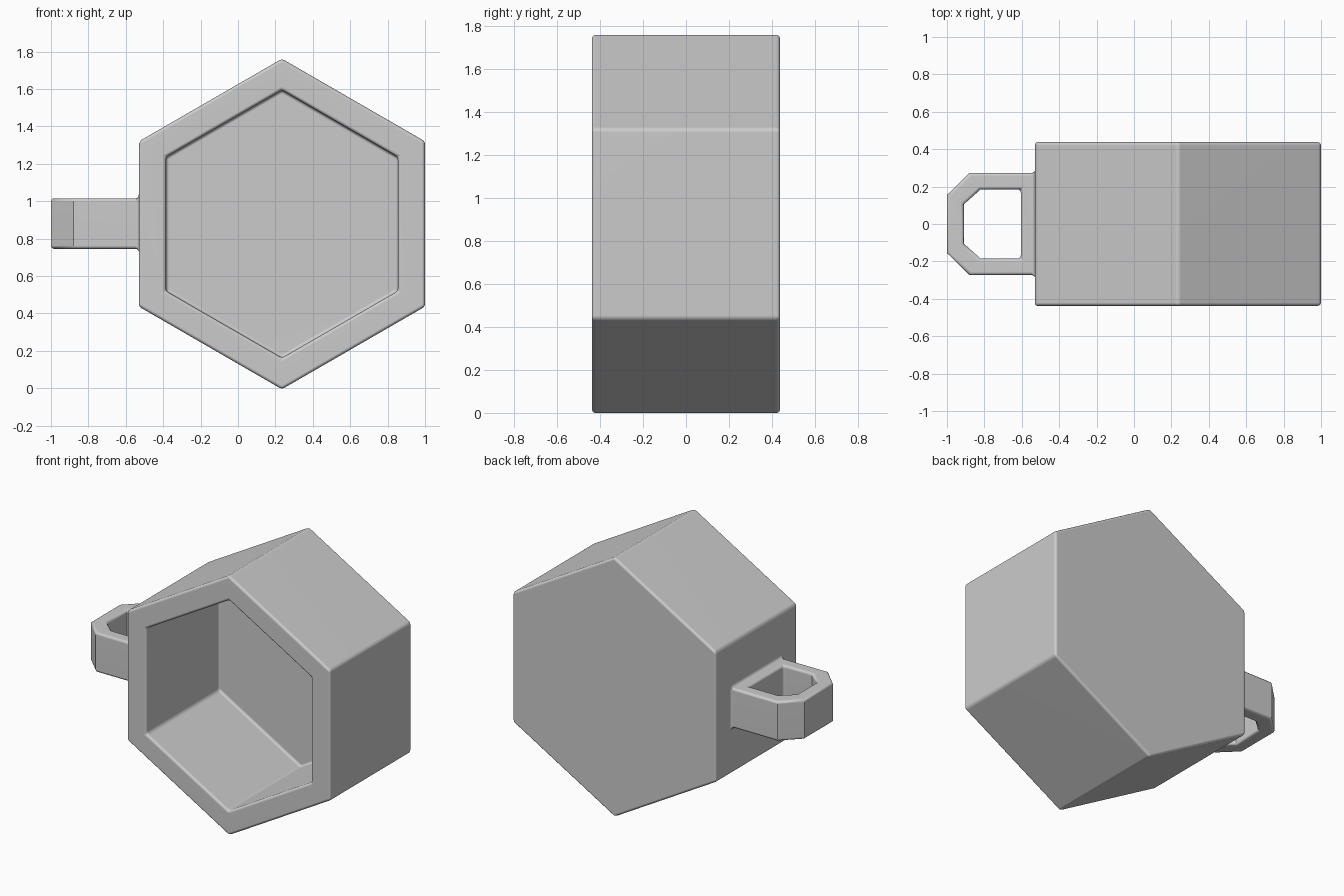
import bpy, bmesh
from math import sin, cos, radians

old = bpy.data.objects.get("Cube")
if old:
    bpy.data.objects.remove(old, do_unlink=True)

CENTRE_X, CENTRE_Z = 0.235, 0.878

grey = bpy.data.materials.new("plain grey")
grey.use_nodes = True
grey.diffuse_color = (0.6, 0.6, 0.6, 1)
grey.node_tree.nodes["Principled BSDF"].inputs["Base Color"].default_value = grey.diffuse_color


def prism(name, points, start, end, axis):
    """Extrude a 2D outline along y (outline in x, z) or z (outline in x, y)."""
    def place(p, d):
        return (p[0], d, p[1]) if axis == "y" else (p[0], p[1], d)
    bm = bmesh.new()
    face = bm.faces.new([bm.verts.new(place(p, start)) for p in points])
    ext = bmesh.ops.extrude_face_region(bm, geom=[face])
    for v in ext["geom"]:
        if isinstance(v, bmesh.types.BMVert):
            v.co["xyz".index(axis)] = end
    bmesh.ops.recalc_face_normals(bm, faces=bm.faces)
    mesh = bpy.data.meshes.new(name)
    bm.to_mesh(mesh)
    bm.free()
    mesh.materials.append(grey)
    obj = bpy.data.objects.new(name, mesh)
    bpy.context.collection.objects.link(obj)
    return obj


def hexagon(apothem):
    r = apothem / cos(radians(30))
    return [(CENTRE_X + r * sin(radians(60 * i)), CENTRE_Z + r * cos(radians(60 * i)))
            for i in range(6)]


def mirrored(half):
    """Close an outline by mirroring its upper half across the x axis."""
    return half + [(x, -y) for x, y in reversed(half)]


def select(obj):
    bpy.ops.object.select_all(action="DESELECT")
    obj.select_set(True)
    bpy.context.view_layer.objects.active = obj


def combine(target, other, operation):
    """Apply a boolean and discard the helper."""
    select(target)
    mod = target.modifiers.new("combine", "BOOLEAN")
    mod.operation, mod.object, mod.solver = operation, other, "EXACT"
    bpy.ops.object.modifier_apply(modifier=mod.name)
    bpy.data.objects.remove(other, do_unlink=True)


# Hollow hexagonal cup, open at the front
mug = prism("mug", hexagon(0.765), -0.4375, 0.4375, "y")
cavity = prism("cavity_cutter", hexagon(0.62), -0.6, 0.345, "y")
combine(mug, cavity, "DIFFERENCE")

# Chamfered loop handle on one flat side
handle = prism("handle", mirrored([(-0.47, 0.273), (-0.88, 0.273), (-1.0, 0.155)]),
               0.745, 1.015, "z")
hole = prism("hole_cutter", mirrored([(-0.605, 0.185), (-0.82, 0.185), (-0.91, 0.105)]),
             0.6, 1.2, "z")
combine(handle, hole, "DIFFERENCE")
combine(mug, handle, "UNION")

# Small rounded edges, leaving the handle's shallow corners crisp
select(mug)
bevel = mug.modifiers.new("rounded_edges", "BEVEL")
bevel.width = 0.017
bevel.segments = 3
bevel.limit_method = "ANGLE"
bevel.angle_limit = radians(50)
bevel.use_clamp_overlap = False
bpy.ops.object.modifier_apply(modifier=bevel.name)
bpy.ops.object.shade_smooth_by_angle(angle=radians(38))
normals = mug.modifiers.new("flat_large_faces", "WEIGHTED_NORMAL")
normals.keep_sharp = True
